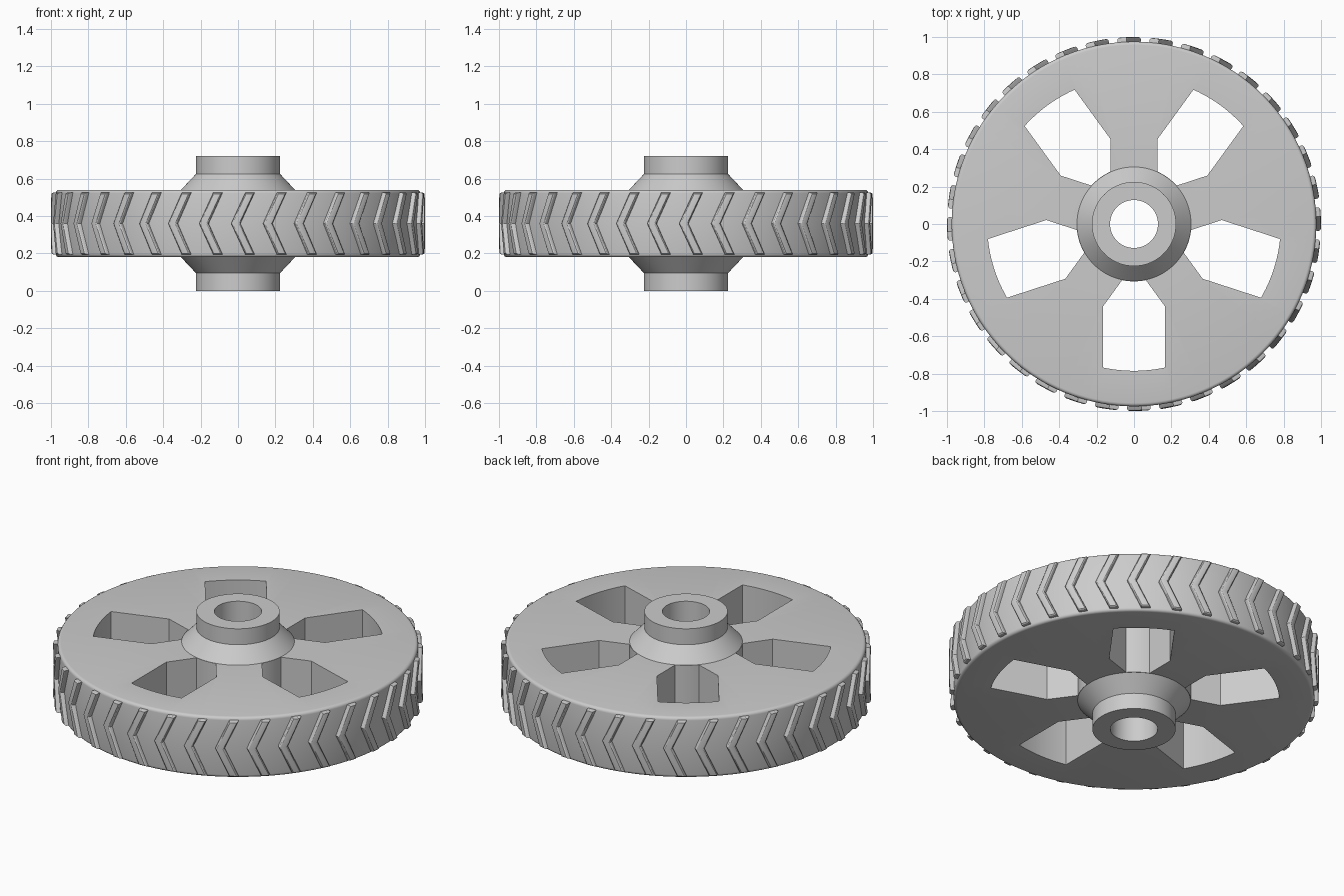
import bpy, bmesh
from math import sin, cos, asin, pi, radians

cube = bpy.data.objects.get("Cube")
if cube:
    bpy.data.objects.remove(cube, do_unlink=True)

MID = 0.36        # height of the wheel's mid plane
HALF = 0.18       # half thickness of the disc
RIM = 0.975       # rim radius
SEGMENTS = 144
TREADS = 36
SPOKES = 5

grey = bpy.data.materials.new("light grey")
grey.use_nodes = True
colour = (0.6, 0.6, 0.6, 1)
grey.diffuse_color = colour
grey.node_tree.nodes["Principled BSDF"].inputs["Base Color"].default_value = colour


def make_object(name, bm):
    bmesh.ops.recalc_face_normals(bm, faces=bm.faces[:])
    mesh = bpy.data.meshes.new(name)
    bm.to_mesh(mesh)
    bm.free()
    mesh.materials.append(grey)
    obj = bpy.data.objects.new(name, mesh)
    bpy.context.collection.objects.link(obj)
    return obj


def activate(obj):
    bpy.ops.object.select_all(action="DESELECT")
    obj.select_set(True)
    bpy.context.view_layer.objects.active = obj


def polar(r, a, z):
    return (r * cos(a), r * sin(a), z)


# Wheel body: bore, hub, cone and rounded rim turned from one profile
fillet = 0.018
upper = [(0.128, MID), (0.225, MID), (0.225, 0.265), (0.305, HALF)]
upper = [(0.128, 0.36), (0.225, 0.36), (0.225, 0.265), (0.305, HALF)]
for i in range(5):
    a = pi / 2 * (1 - i / 4)
    upper.append((RIM - fillet + fillet * cos(a), HALF - fillet + fillet * sin(a)))
profile = [(r, MID + h) for r, h in upper] + [(r, MID - h) for r, h in reversed(upper)]

bm = bmesh.new()
rings = [[bm.verts.new(polar(r, 2 * pi * i / SEGMENTS, z)) for i in range(SEGMENTS)]
         for r, z in profile]
for k, ring in enumerate(rings):
    nxt = rings[(k + 1) % len(rings)]
    for i in range(SEGMENTS):
        j = (i + 1) % SEGMENTS
        bm.faces.new((ring[i], ring[j], nxt[j], nxt[i]))
body = make_object("wheel_body", bm)

# Windows between the spokes: straight sides, tapering inward along the spokes
outer_r, inner_r, half_w, spoke_w = 0.785, 0.307, 0.165, 0.125
outer_a = asin(half_w / outer_r)
inner_a = pi / SPOKES - asin(spoke_w / inner_r)
corner = (half_w * cos(pi / SPOKES) + spoke_w) / sin(pi / SPOKES)
outline = [(outer_r * cos(a), outer_r * sin(a))
           for a in (outer_a * (i / 6 - 1) for i in range(13))]
outline.append((corner, half_w))
outline += [(inner_r * cos(a), inner_r * sin(a))
            for a in (inner_a * (1 - i / 4) for i in range(9))]
outline.append((corner, -half_w))

bm = bmesh.new()
for s in range(SPOKES):
    t = -pi / 2 + s * 2 * pi / SPOKES
    layers = [[bm.verts.new((x * cos(t) - y * sin(t), x * sin(t) + y * cos(t), z))
               for x, y in outline] for z in (MID - 0.3, MID + 0.3)]
    low, high = layers
    bm.faces.new(low[::-1])
    bm.faces.new(high)
    for i in range(len(low)):
        j = (i + 1) % len(low)
        bm.faces.new((low[i], low[j], high[j], high[i]))
cutter = make_object("window_cutter", bm)
cutter.hide_render = True

activate(body)
cut = body.modifiers.new("windows", "BOOLEAN")
cut.operation = "DIFFERENCE"
cut.solver = "EXACT"
cut.object = cutter
bpy.ops.object.modifier_apply(modifier=cut.name)
bpy.data.objects.remove(cutter, do_unlink=True)

# Tread: rounded chevron bars around the rim
tip_a, end_a, bar_w, bar_h = -0.012, 0.065, 0.05, 0.165
bm = bmesh.new()
crown = []
for n in range(TREADS):
    base = -pi / 2 + n * 2 * pi / TREADS
    rows = []
    for a, h in ((end_a, -bar_h), (tip_a, 0), (end_a, bar_h)):
        left, right = base + a - bar_w / 2, base + a + bar_w / 2
        rows.append([bm.verts.new(polar(r, t, MID + h))
                     for r, t in ((0.96, left), (0.96, right), (1.0, right), (1.0, left))])
    bm.faces.new(rows[0])
    bm.faces.new(rows[2][::-1])
    for a, b in zip(rows, rows[1:]):
        for i in range(4):
            j = (i + 1) % 4
            face = bm.faces.new((a[i], a[j], b[j], b[i]))
            if i == 2:
                crown.append(face)
crown = set(crown)
rim_edges = [e for e in bm.edges if sum(f in crown for f in e.link_faces) == 1]
bmesh.ops.bevel(bm, geom=rim_edges, offset=0.012, segments=3, profile=0.5,
                affect="EDGES", clamp_overlap=True)
tread = make_object("tread_chevrons", bm)

for obj in (body, tread):
    activate(obj)
    bpy.ops.object.shade_smooth_by_angle(angle=radians(30))
